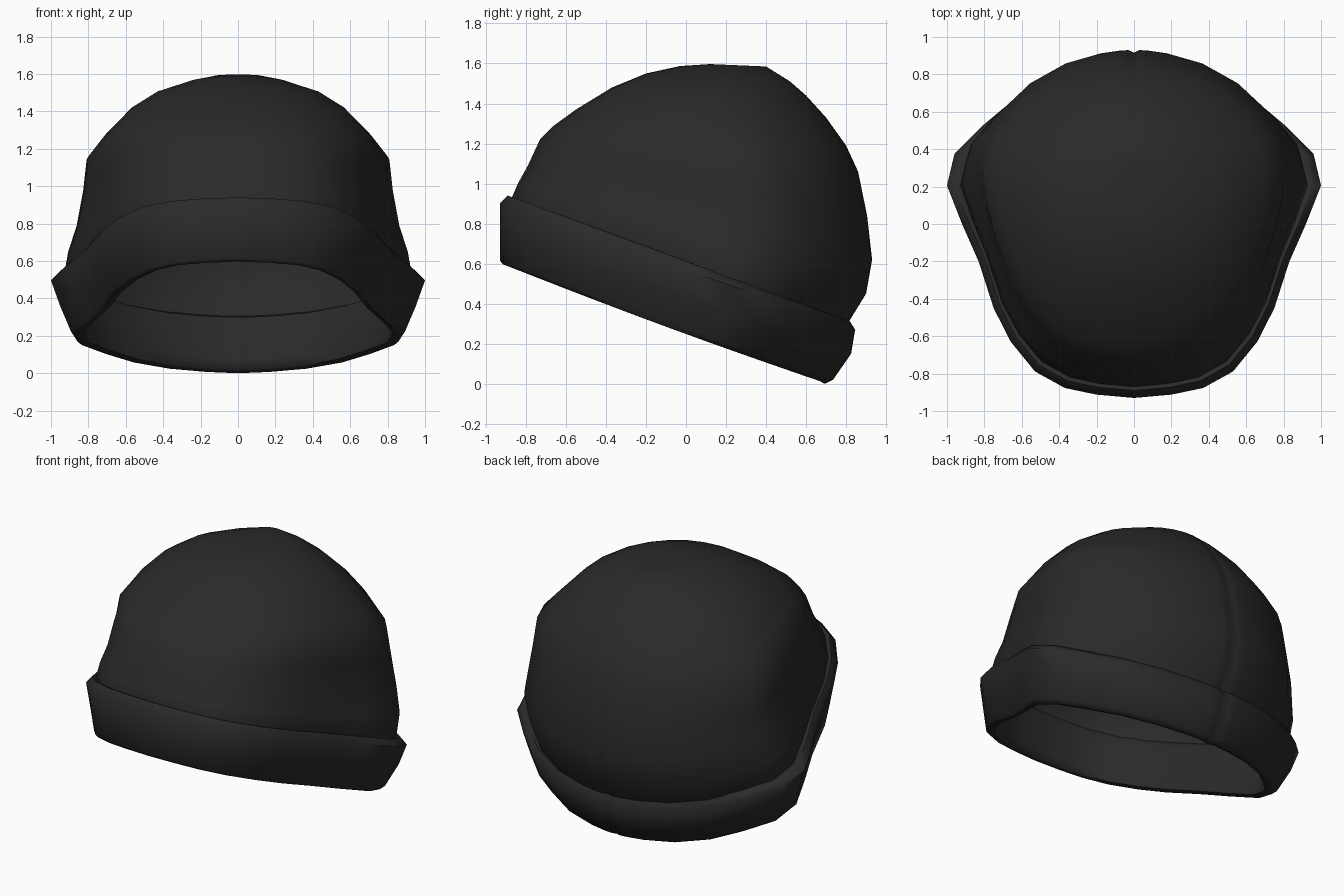
import bpy, bmesh, math

if "Cube" in bpy.data.objects:
    bpy.data.objects.remove(bpy.data.objects["Cube"])

# Half outline of the hat seen from above: (width fraction, front-to-back fraction)
HALF = [(0, 0), (.2, .01), (.37, .03), (.53, .08), (.66, .17), (.75, .27),
        (.83, .41), (.92, .525), (1, .64), (.96, .735), (.81, .82), (.64, .9),
        (.42, .96), (.2, .99), (.09, .998), (.035, 1), (0, 1)]

mat = bpy.data.materials.new("charcoal knit")
mat.diffuse_color = (0.023, 0.023, 0.023, 1)
mat.use_nodes = True
mat.node_tree.nodes["Principled BSDF"].inputs["Base Color"].default_value = mat.diffuse_color


def ring(spec):
    """Tilted ring from (front y, front z, back y, back z, half width, roundness, sag)."""
    yf, zf, yb, zb, w, r, sag = spec
    half = []
    for i, (u, v) in enumerate(HALF):
        a = math.atan2(u, 1 - 2 * v)
        u += (math.sin(a) - u) * r
        v += ((1 - math.cos(a)) / 2 - v) * r
        z = zf + (zb - zf) * v - sag * math.sin(math.pi * v)
        if i == len(HALF) - 1:
            u, v = 0, v - .008          # back seam groove
        half.append((w * u, yf + (yb - yf) * v, z))
    half[0] = (0, half[0][1], half[0][2])
    return half + [(-x, y, z) for x, y, z in half[-2:0:-1]]


def loft(name, specs, closed=False, start=None, end=None):
    bm = bmesh.new()
    rings = [[bm.verts.new(p) for p in ring(s)] for s in specs]
    n = len(rings[0])
    pairs = list(zip(rings, rings[1:]))
    if closed:
        pairs.append((rings[-1], rings[0]))
    for a, b in pairs:
        for i in range(n):
            j = (i + 1) % n
            bm.faces.new((a[i], a[j], b[j], b[i]))
    for point, loop in ((start, rings[0]), (end, rings[-1])):
        if point:
            tip = bm.verts.new(point)
            for i in range(n):
                bm.faces.new((loop[i], loop[(i + 1) % n], tip))
    bmesh.ops.recalc_face_normals(bm, faces=bm.faces)
    me = bpy.data.meshes.new(name)
    bm.to_mesh(me)
    bm.free()
    me.materials.append(mat)
    ob = bpy.data.objects.new(name, me)
    bpy.context.collection.objects.link(ob)
    bpy.context.view_layer.objects.active = ob
    bpy.ops.object.select_all(action='DESELECT')
    ob.select_set(True)
    bpy.ops.object.shade_smooth_by_angle(angle=math.radians(60))
    return ob


# Crown: outer dome, then an inner lining offset inwards
outer = [
    (-.87, .86, .79, .26, .90, 0, 0),
    (-.87, .93, .82, .32, .93, .08, 0),
    (-.84, 1.0, .90, .45, .915, .2, 0),
    (-.79, 1.09, .93, .62, .872, .3, 0),
    (-.73, 1.22, .905, .84, .84, .4, 0),
    (-.66, 1.29, .86, 1.06, .825, .52, 0),
    (-.55, 1.37, .80, 1.19, .725, .75, 0),
    (-.37, 1.48, .70, 1.33, .59, .9, 0),
    (-.20, 1.55, .60, 1.44, .44, 1, 0),
    (-.03, 1.587, .52, 1.51, .28, 1, 0),
    (.12, 1.597, .40, 1.585, .12, 1, 0),
]
T = .015
inner = [(yf + T, zf - T * .6, yb - T, zb - T * .6, w - T, r, 0)
         for yf, zf, yb, zb, w, r, s in outer]
loft("crown", inner[::-1] + outer, start=(0, .28, 1.565), end=(0, .3, 1.575))

# Folded cuff: outer face, top lip, inner face and bottom hem
loft("folded_cuff", [
    (-.83, .86, .765, .30, .875, 0, 0),
    (-.87, .93, .80, .305, .93, 0, 0),
    (-.89, .94, .82, .31, .96, 0, 0),
    (-.93, .90, .845, .27, 1.0, 0, 0),
    (-.93, .75, .825, .15, .95, 0, .01),
    (-.93, .615, .735, .02, .893, 0, .012),
    (-.915, .597, .70, .002, .87, 0, .012),
    (-.89, .60, .67, .02, .83, 0, .012),
    (-.87, .64, .67, .08, .825, 0, .012),
    (-.85, .75, .73, .20, .86, 0, 0),
], closed=True)
